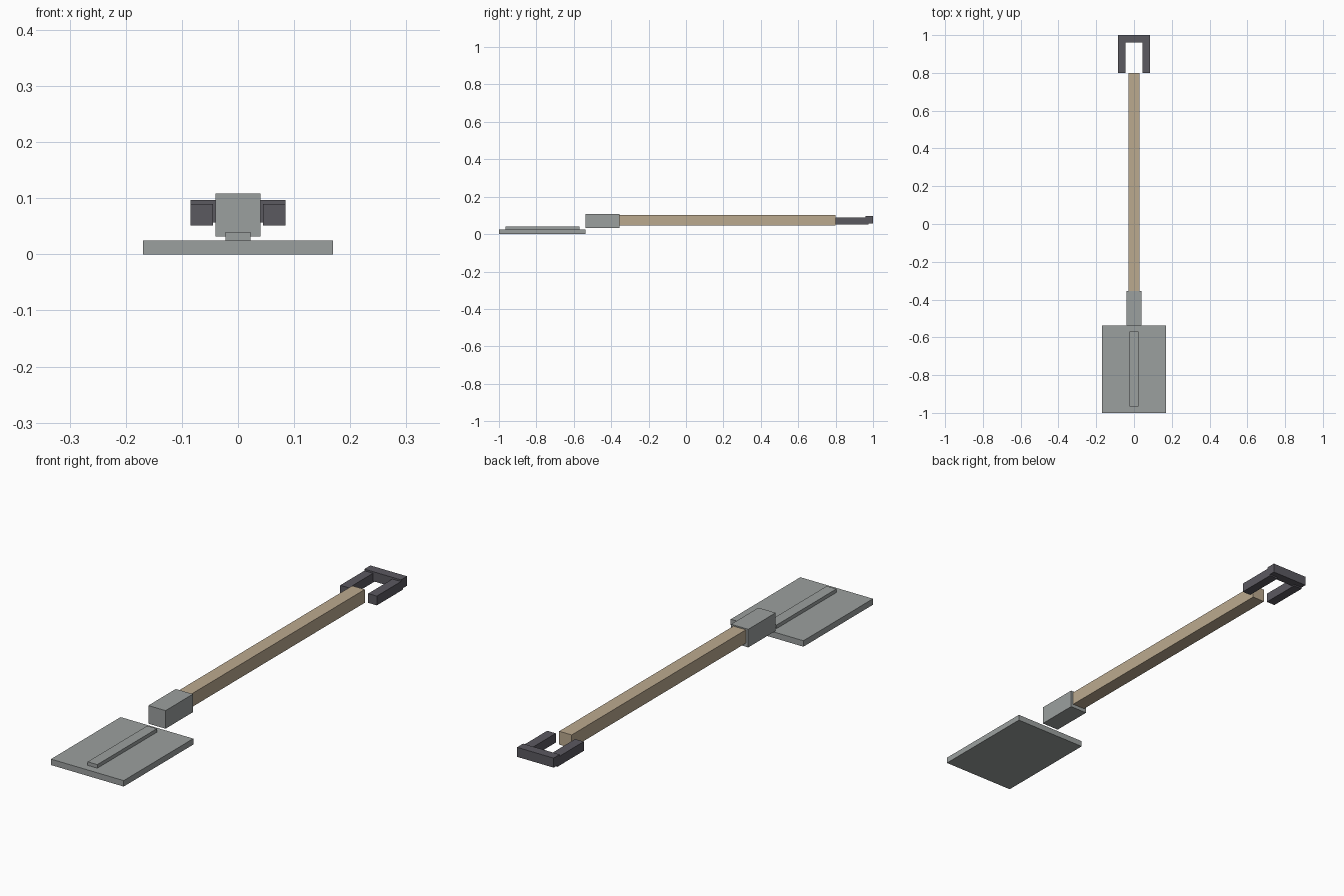
import bpy

if "Cube" in bpy.data.objects:
    bpy.data.objects.remove(bpy.data.objects["Cube"])


def material(name, rgb):
    m = bpy.data.materials.new(name)
    m.diffuse_color = (*rgb, 1)
    m.use_nodes = True
    m.node_tree.nodes["Principled BSDF"].inputs["Base Color"].default_value = m.diffuse_color
    return m


steel = material("grey_steel", (0.33, 0.35, 0.345))
wood = material("tan_wood", (0.50, 0.40, 0.275))
dark = material("dark_grip", (0.105, 0.10, 0.118))


def box(name, x, y, z, mat):
    """Box from (min, max) ranges along each axis."""
    lo, hi = zip(x, y, z)
    bpy.ops.mesh.primitive_cube_add(size=1, location=[(a + b) / 2 for a, b in zip(lo, hi)])
    ob = bpy.context.object
    ob.name = name
    ob.scale = [b - a for a, b in zip(lo, hi)]
    bpy.ops.object.transform_apply(location=False, rotation=False, scale=True)
    ob.data.materials.append(mat)
    return ob


# Blade with raised centre rib
box("blade", (-0.169, 0.169), (-1.0, -0.538), (0, 0.025), steel)
box("blade_rib", (-0.0225, 0.0225), (-0.966, -0.57), (0.02, 0.04), steel)

# Socket and shaft
box("socket", (-0.04, 0.04), (-0.538, -0.356), (0.032, 0.108), steel)
box("shaft", (-0.029, 0.029), (-0.38, 0.8), (0.047, 0.103), wood)

# Open grip: two side arms and an end bar
for side, sign in (("left", -1), ("right", 1)):
    box("grip_arm_" + side, sorted((sign * 0.045, sign * 0.085)),
        (0.8, 0.975), (0.051, 0.09), dark)
box("grip_bar", (-0.085, 0.085), (0.96, 1.0), (0.057, 0.097), dark)
